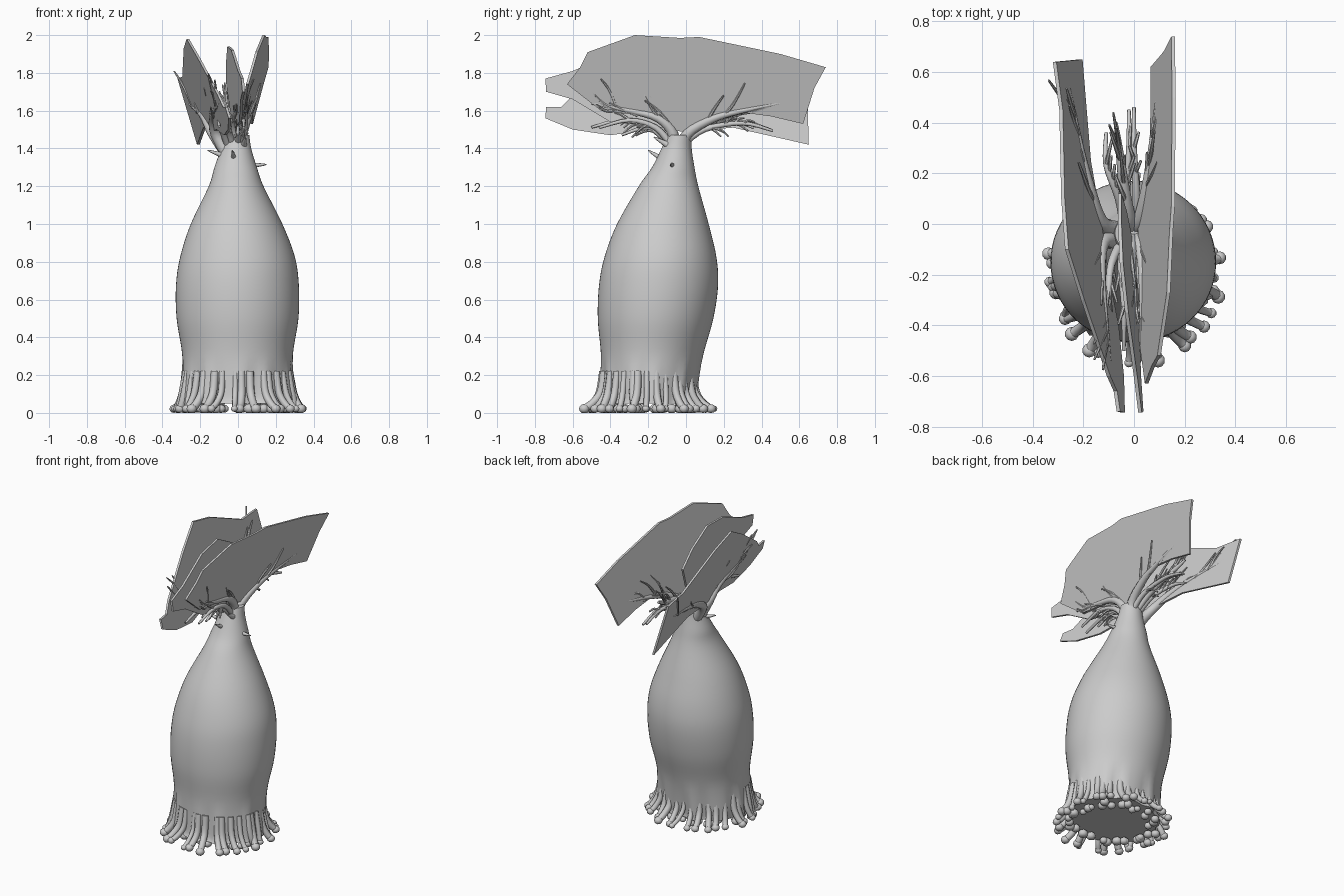
import bpy, bmesh, math, random
from mathutils import Vector, Quaternion

random.seed(4)
old = bpy.data.objects.get("Cube")
if old:
    bpy.data.objects.remove(old)

bark = bpy.data.materials.new("pale grey")
bark.use_nodes = True
bark.diffuse_color = (0.6, 0.6, 0.6, 1)
bark.node_tree.nodes["Principled BSDF"].inputs["Base Color"].default_value = bark.diffuse_color


def finish(name, bm, smooth=True):
    bmesh.ops.recalc_face_normals(bm, faces=bm.faces)
    mesh = bpy.data.meshes.new(name)
    bm.to_mesh(mesh)
    bm.free()
    mesh.materials.append(bark)
    obj = bpy.data.objects.new(name, mesh)
    bpy.context.collection.objects.link(obj)
    if smooth:
        bpy.ops.object.select_all(action='DESELECT')
        obj.select_set(True)
        bpy.context.view_layer.objects.active = obj
        bpy.ops.object.shade_smooth_by_angle(angle=math.radians(50))
    return obj


def spline(points, steps):
    """Smooth path through points of any dimension."""
    pts = [Vector(p) for p in points]
    out = []
    for i in range(len(pts) - 1):
        a, b = pts[max(i - 1, 0)], pts[i]
        c, d = pts[i + 1], pts[min(i + 2, len(pts) - 1)]
        for k in range(steps):
            t = k / steps
            out.append(b + (c - a) * (t / 2) + (a * 2 - b * 5 + c * 4 - d) * (t * t / 2)
                       + (b * 3 - a - c * 3 + d) * (t ** 3 / 2))
    return out + [pts[-1]]


def loft(bm, rings):
    loops = [[bm.verts.new(p) for p in ring] for ring in rings]
    n = len(loops[0])
    for low, high in zip(loops, loops[1:]):
        for i in range(n):
            j = (i + 1) % n
            bm.faces.new((low[i], low[j], high[j], high[i]))
    bm.faces.new(loops[0][::-1])
    bm.faces.new(loops[-1])


def tube(bm, points, start, end, sides=8, steps=4):
    """Tapered round limb along a smooth path."""
    path = spline(points, steps)
    rot, last, rings = None, None, []
    for i, p in enumerate(path):
        d = (path[min(i + 1, len(path) - 1)] - path[max(i - 1, 0)]).normalized()
        rot = d.to_track_quat('Z', 'Y') if rot is None else last.rotation_difference(d) @ rot
        last = d
        r = start + (end - start) * i / (len(path) - 1)
        rings.append([p + rot @ Vector((r * math.cos(a), r * math.sin(a), 0))
                      for a in (math.tau * k / sides for k in range(sides))])
    loft(bm, rings)


# Swollen trunk: height, left, right, front, back
outline = [(0.05, -.30, .30, -.47, .06, ), (0.1, -.30, .295, -.455, .06),
           (0.3, -.295, .29, -.45, .09), (0.5, -.325, .32, -.467, .145),
           (0.68, -.328, .322, -.46, .17), (0.83, -.305, .3, -.43, .16),
           (1.0, -.25, .235, -.365, .12), (1.2, -.155, .135, -.25, .065),
           (1.3, -.125, .1, -.18, .045), (1.4, -.09, .07, -.13, .03),
           (1.47, -.075, .06, -.1, .03)]
vecs = []
for z, l, r, f, b in outline:
    vecs.append(((l + r) / 2, (f + b) / 2, z, (r - l) / 2))
depths = [(0, 0, 0, (b - f) / 2) for _, _, _, f, b in outline]
rings = []
for c, d in zip(spline(vecs, 5), spline(depths, 5)):
    ring = []
    for k in range(64):
        a = math.tau * k / 64
        fade = max(0, 1 - c[2] / 0.3)
        g = 1 + fade * (.05 * math.sin(11 * a) + .03 * math.sin(17 * a + 1))
        ring.append((c[0] + c[3] * g * math.cos(a), c[1] + d[3] * g * math.sin(a), c[2]))
    rings.append(ring)
bm = bmesh.new()
loft(bm, rings)
finish("trunk", bm)

# Skirt of knobbly roots
bm = bmesh.new()
count = 34
for i in range(count):
    a = math.tau * (i + random.uniform(-.3, .3)) / count
    ca, sa = math.cos(a), math.sin(a)
    reach = random.uniform(1.04, 1.16) + .2 * abs(sa) ** 2

    def at(f, z, turn=0.0):
        return (.3 * f * math.cos(a + turn), -.2 + .26 * f * math.sin(a + turn), z)
    bend = random.uniform(-.08, .08)
    r = random.uniform(.018, .028)
    tube(bm, [at(.92, .22), at(.99, .11), at((1 + reach) / 2, .05, bend / 2),
              at(reach, .022, bend)], r * .8, r * .75)
    # Rounded root tips and gnarled underside knobs
    for f, size in ((reach, r), (random.uniform(.75, .98), r * 1.1)):
        x, y, z = at(f, .022, bend)
        res = bmesh.ops.create_icosphere(bm, subdivisions=2, radius=size)
        for v in res["verts"]:
            v.co = Vector((x + v.co.x, y + v.co.y, max(0, z + v.co.z * .9)))
finish("roots", bm)


# Three leaning foliage slabs; each plane gives x from y and z
def right_plane(y, z):
    return .04 + .25 * (z - 1.55) + .06 * y


def left_plane(y, z):
    return -.21 - .3 * (z - 1.42) + .15 * (.65 - y)


def middle_plane(y, z):
    return -.03 - .095 * y - .1 * (z - 1.6)


slabs = {
    "right_foliage": (right_plane, [
        (-.27, 2), (-.03, 1.985), (.07, 1.99), (.5, 1.9), (.74, 1.83), (.68, 1.72), (.62, 1.53),
        (.45, 1.57), (.3, 1.59), (.12, 1.55), (.02, 1.48), (-.08, 1.5), (-.2, 1.57), (-.45, 1.6),
        (-.54, 1.67), (-.63, 1.74), (-.56, 1.83), (-.52, 1.91)]),
    "left_foliage": (left_plane, [
        (.65, 1.42), (.64, 1.77), (.45, 1.78), (.1, 1.93), (-.1, 1.98), (-.3, 1.87), (-.6, 1.68),
        (-.66, 1.62), (-.74, 1.62), (-.745, 1.56), (-.6, 1.5), (-.4, 1.47), (-.2, 1.5),
        (0, 1.49), (.25, 1.51), (.43, 1.47)]),
    "middle_foliage": (middle_plane, [
        (-.74, 1.7), (-.745, 1.77), (-.6, 1.81), (-.35, 1.92), (-.15, 1.94), (.02, 1.85),
        (.12, 1.75), (.05, 1.6), (-.05, 1.5), (-.2, 1.52), (-.4, 1.54), (-.6, 1.66)]),
}
for name, (plane, edge) in slabs.items():
    bm = bmesh.new()
    face = bm.faces.new([bm.verts.new((plane(y, z) - .007, y, z)) for y, z in edge])
    res = bmesh.ops.extrude_face_region(bm, geom=[face])
    for v in res["geom"]:
        if isinstance(v, bmesh.types.BMVert):
            v.co.x += .014
    finish(name, bm, smooth=False)

# Limbs sweep from the neck along the slabs, with forked twigs
bm = bmesh.new()
for plane, far in ((right_plane, .5), (left_plane, .55), (middle_plane, .4)):
    for s in (-1, 1):
        def on(y, z):
            return Vector((plane(y, z), y, z))
        base = plane(-.04, 1.45) * .45
        start = (base - .01, -.045 + s * .02, 1.38)
        limb = [start, on(-.03 + s * .04, 1.48), on(s * .15, 1.56), on(s * .3, 1.6),
                on(s * far, 1.64)]
        tube(bm, limb, .036, .007, sides=10)
        for k in range(7):
            t = random.uniform(.08, far - .1)
            y, z = s * t, 1.52 + t * .22
            tip = on(y + s * random.uniform(.08, .16), z + random.uniform(.03, .2))
            tip.x += random.uniform(-.03, .03)
            mid = (on(y, z) + tip) / 2
            mid.z += random.uniform(-.02, .03)
            tube(bm, [on(y, z), mid, tip], .011, .004, sides=6)
finish("limbs", bm)

# Drooping bare twigs under the slabs
bm = bmesh.new()
for x0, x1, s, reach in ((.01, 0, 1, .46), (-.03, -.02, 1, .45), (-.06, -.11, 1, .36),
                         (.02, .03, -1, .46), (-.05, -.04, -1, .5), (-.09, -.1, -1, .42),
                         (0, .0, -1, .34)):
    lift = random.uniform(-.02, .04)
    pts = [Vector((x0 * .6, -.05 + s * .03, 1.42)),
           Vector((x0, -.03 + s * .13, 1.5 + lift / 2)),
           Vector((x1, s * reach * .65, 1.53 + lift)),
           Vector((x1, s * reach, 1.49 + lift))]
    tube(bm, pts, .02, .007)
    for k in range(5):
        p = pts[1].lerp(pts[2], k / 4)
        q = p + Vector((random.uniform(-.03, .03), s * random.uniform(.05, .11),
                        random.uniform(-.05, .05)))
        tube(bm, [p, p.lerp(q, .5) + Vector((0, 0, .012)), q], .009, .005, sides=6)
finish("twigs", bm)

# Short stubs on the neck
bm = bmesh.new()
for root, tip in (((.06, -.07, 1.31), (.15, -.08, 1.315)), ((-.07, -.08, 1.36), (-.16, -.09, 1.39)),
                  ((-.02, -.12, 1.34), (-.03, -.2, 1.39)), ((.03, -.1, 1.42), (.04, -.17, 1.46))):
    tube(bm, [root, tip], .018, .003)
finish("neck_stubs", bm)
